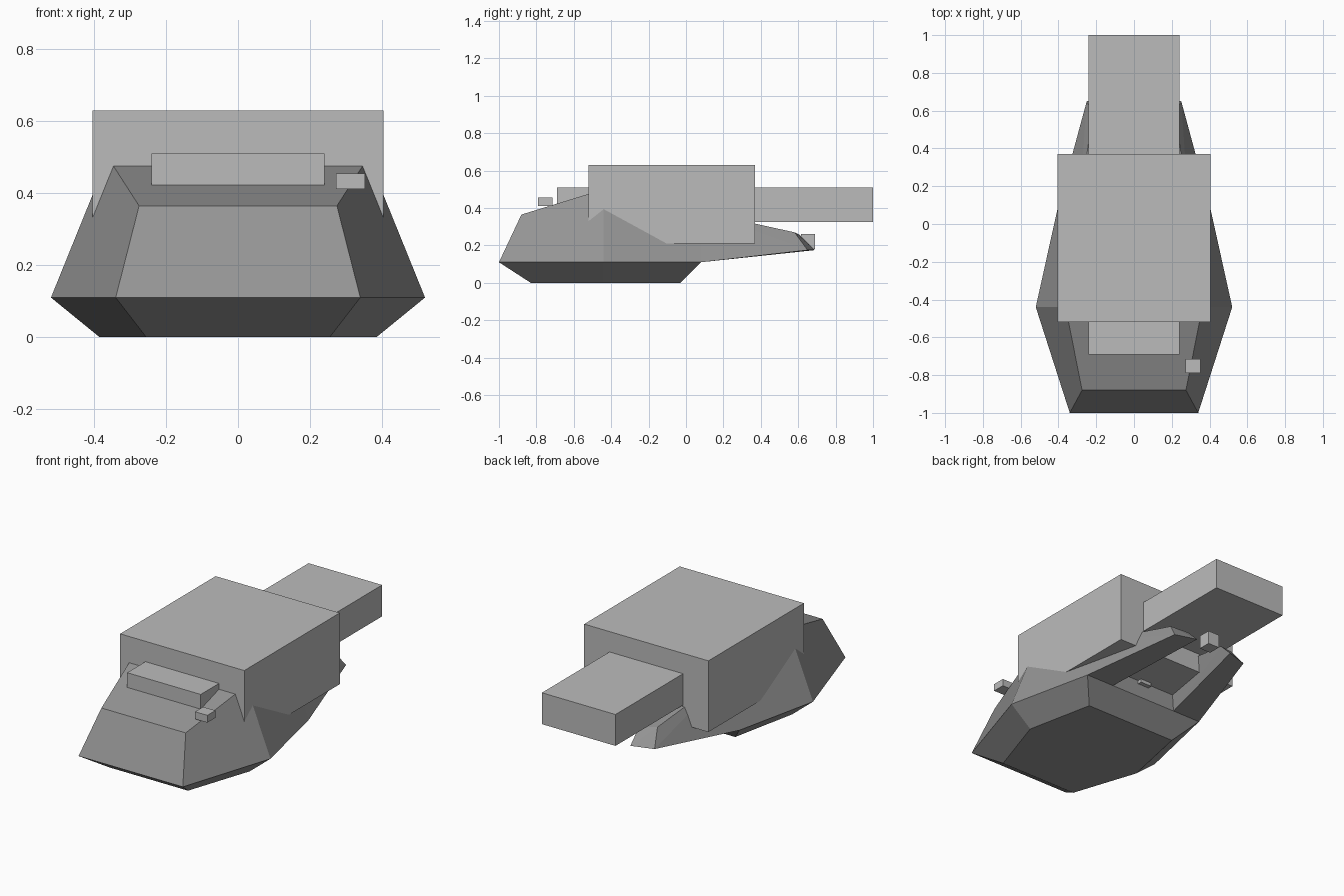
import bpy, bmesh
from mathutils import Vector

if "Cube" in bpy.data.objects:
    bpy.data.objects.remove(bpy.data.objects["Cube"], do_unlink=True)


def material(name, value):
    mat = bpy.data.materials.new(name)
    mat.use_nodes = True
    colour = (value, value, value, 1)
    mat.diffuse_color = colour
    mat.node_tree.nodes["Principled BSDF"].inputs["Base Color"].default_value = colour
    return mat


dark_grey = material("dark grey", 0.3)
light_grey = material("light grey", 0.5)


def finish(bm, name, mat):
    mesh = bpy.data.meshes.new(name)
    bmesh.ops.recalc_face_normals(bm, faces=bm.faces)
    bm.to_mesh(mesh)
    bm.free()
    mesh.materials.append(mat)
    obj = bpy.data.objects.new(name, mesh)
    bpy.context.collection.objects.link(obj)
    return obj


def faceted(name, corners, sides):
    """Convex flat-faced solid from corner points, repeated for each side."""
    bm = bmesh.new()
    for s in sides:
        for x, y, z in corners:
            bm.verts.new((x * s, y, z))
    bmesh.ops.convex_hull(bm, input=bm.verts)
    bmesh.ops.dissolve_limit(bm, angle_limit=0.06, verts=bm.verts, edges=bm.edges)
    return finish(bm, name, dark_grey)


def box(name, low, high):
    low, high = Vector(low), Vector(high)
    bm = bmesh.new()
    bmesh.ops.create_cube(bm, size=1)
    bmesh.ops.scale(bm, vec=high - low, verts=bm.verts)
    bmesh.ops.translate(bm, vec=(low + high) / 2, verts=bm.verts)
    return finish(bm, name, light_grey)


# Main hull: keel, widest belt and roof corners of one half
shared_root = [(.405, .08, .11), (.29, .08, .38)]
hull = [(.255, -.83, 0), (.385, -.44, 0), (.3, -.03, 0),
        (.34, -1, .11), (.52, -.44, .11),
        (.275, -.88, .365), (.362, -.44, .5)]
faceted("hull", hull + shared_root, (1, -1))

# Twin rear prongs with slanted tips
prong = shared_root + [(.22, .08, .11), (.2, .08, .38),
                       (.25, .65, .175), (.22, .58, .27),
                       (.12, .69, .175), (.12, .61, .255)]
for side, s in (("left", 1), ("right", -1)):
    faceted(side + "_rear_prong", prong, (s,))

# Block superstructure
box("main_block", (-.405, -.52, .21), (.405, .37, .63))
box("front_block", (-.24, -.69, .42), (.24, -.5, .51))
box("rear_block", (-.24, .35, .325), (.24, 1, .51))

# Small blocks
box("front_sensor", (.273, -.79, .412), (.353, -.715, .455))
box("tail_cube", (-.037, .615, .18), (.037, .69, .26))
box("belly_cube", (-.037, .03, .19), (.037, .105, .26))
